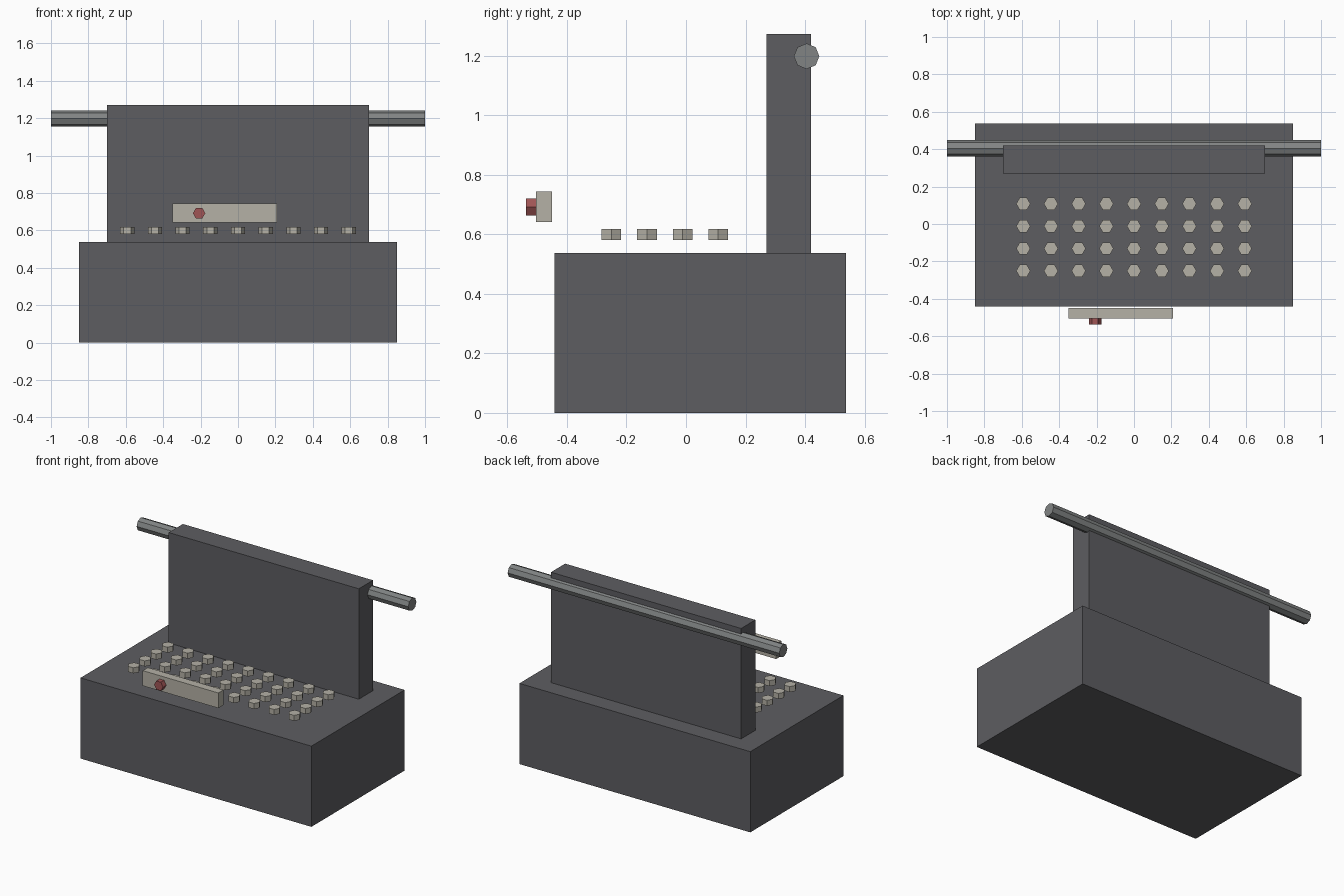
import bpy, bmesh
from math import cos, sin, tau, pi
from mathutils import Vector, Matrix

if "Cube" in bpy.data.objects:
    bpy.data.objects.remove(bpy.data.objects["Cube"])


def material(name, rgb):
    m = bpy.data.materials.new(name)
    m.diffuse_color = (*rgb, 1)
    m.use_nodes = True
    m.node_tree.nodes["Principled BSDF"].inputs["Base Color"].default_value = m.diffuse_color
    return m


def finish(name, bm, mat):
    bmesh.ops.recalc_face_normals(bm, faces=bm.faces)
    me = bpy.data.meshes.new(name)
    bm.to_mesh(me)
    bm.free()
    me.materials.append(mat)
    ob = bpy.data.objects.new(name, me)
    bpy.context.collection.objects.link(ob)
    return ob


def box(name, lo, hi, mat):
    lo, hi = Vector(lo), Vector(hi)
    bm = bmesh.new()
    bmesh.ops.create_cube(bm, size=1, matrix=Matrix.Translation((lo + hi) / 2)
                          @ Matrix.Diagonal((*(hi - lo), 1)))
    return finish(name, bm, mat)


def prism(bm, sides, radius, depth, matrix):
    # First corner lies on the local +x axis, the axis runs along local z
    rings = [[bm.verts.new(matrix @ Vector((radius * cos(tau * i / sides),
                                            radius * sin(tau * i / sides), z)))
              for i in range(sides)] for z in (-depth / 2, depth / 2)]
    for ring in rings:
        bm.faces.new(ring)
    for i in range(sides):
        j = (i + 1) % sides
        bm.faces.new((rings[0][i], rings[0][j], rings[1][j], rings[1][i]))


dark = material("dark_grey", (0.11, 0.11, 0.12))
steel = material("steel_grey", (0.22, 0.23, 0.23))
cream = material("cream", (0.46, 0.44, 0.38))
red = material("red", (0.35, 0.09, 0.09))

# Body and upright back panel
box("base", (-0.85, -0.442, 0), (0.85, 0.538, 0.537), dark)
box("back_panel", (-0.70, 0.271, 0.537), (0.70, 0.42, 1.272), dark)

# Eight-sided roller across the top
bm = bmesh.new()
prism(bm, 8, 0.043, 2.0, Matrix.Translation((0, 0.405, 1.198)) @ Matrix.Rotation(pi / 2, 4, 'Y'))
finish("roller", bm, steel)

# Four rows of nine hexagonal keys
bm = bmesh.new()
for row in range(4):
    for col in range(-4, 5):
        prism(bm, 6, 0.038, 0.037, Matrix.Translation((col * 0.148, 0.108 - row * 0.1195, 0.599)))
finish("keys", bm, cream)

# Floating front bar with its red button
box("front_bar", (-0.349, -0.504, 0.642), (0.208, -0.450, 0.743), cream)
bm = bmesh.new()
prism(bm, 6, 0.033, 0.034, Matrix.Translation((-0.208, -0.521, 0.692)) @ Matrix.Rotation(pi / 2, 4, 'X'))
finish("button", bm, red)
